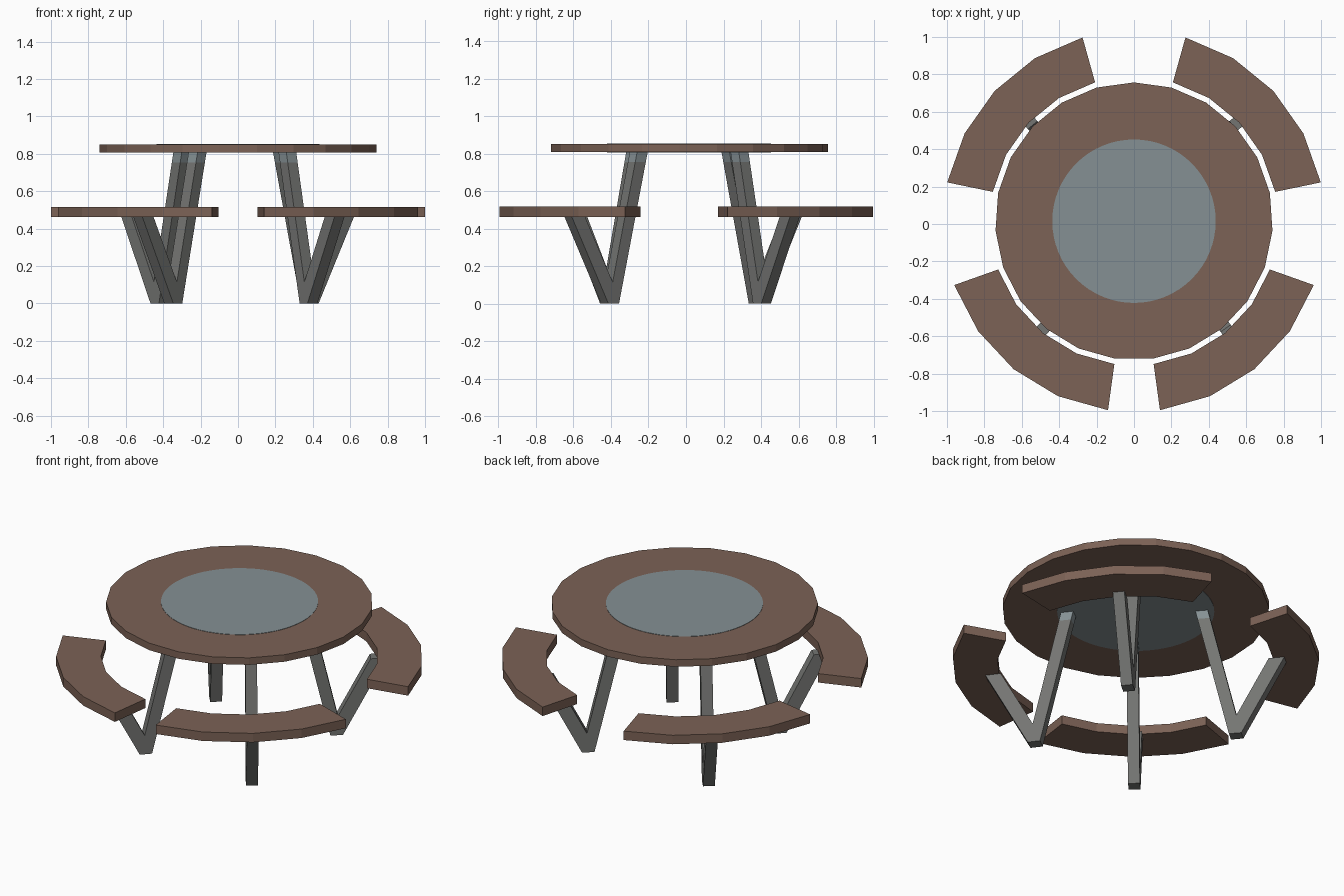
import bpy, bmesh, math
from mathutils import Matrix, Vector

cube = bpy.data.objects.get("Cube")
if cube:
    bpy.data.objects.remove(cube, do_unlink=True)

SIDES = 23                      # facets around the table
CENTRE = Vector((0, 0.015, 0))
STEP = 2 * math.pi / SIDES


def material(name, colour):
    m = bpy.data.materials.new(name)
    m.use_nodes = True
    rgba = (*colour, 1)
    m.diffuse_color = rgba
    m.node_tree.nodes["Principled BSDF"].inputs["Base Color"].default_value = rgba
    return m


wood = material("brown_wood", (0.2, 0.122, 0.092))
steel = material("grey_steel", (0.175, 0.178, 0.17))
pale = material("pale_blue_grey", (0.235, 0.28, 0.295))


def prism(name, outline, direction, mats):
    """Extrude a closed outline along a direction into a solid."""
    bm = bmesh.new()
    face = bm.faces.new([bm.verts.new(p) for p in outline])
    ext = bmesh.ops.extrude_face_region(bm, geom=[face])
    moved = [v for v in ext["geom"] if isinstance(v, bmesh.types.BMVert)]
    bmesh.ops.translate(bm, verts=moved, vec=direction)
    bmesh.ops.recalc_face_normals(bm, faces=bm.faces)
    mesh = bpy.data.meshes.new(name)
    bm.to_mesh(mesh)
    bm.free()
    for m in mats:
        mesh.materials.append(m)
    ob = bpy.data.objects.new(name, mesh)
    bpy.context.collection.objects.link(ob)
    return ob


def ring_point(radius, angle, z):
    return CENTRE + Vector((radius * math.sin(angle), radius * math.cos(angle), z))


# Round top with a pale centre disc
prism("table_top", [ring_point(0.742, i * STEP, 0.808) for i in range(SIDES)],
      Vector((0, 0, 0.043)), [wood])
prism("centre_disc", [ring_point(0.437, i * math.tau / 64, 0.806) for i in range(64)],
      Vector((0, 0, 0.047)), [pale])

# Four curved benches, each four facets long
benches = {"rear_left": 1, "front_left": 7, "front_right": 12, "rear_right": 18}
for name, first in benches.items():
    span = [i * STEP for i in range(first, first + 5)]
    outline = [ring_point(1.02, a, 0.462) for a in span]
    outline += [ring_point(0.771, a, 0.462) for a in reversed(span)]
    prism(name + "_bench", outline, Vector((0, 0, 0.055)), [wood])

# V-shaped legs: outward distance and height
LEG = [(-0.035, 0), (0.035, 0), (0.278, 0.463), (0.19, 0.463),
       (0.007, 0.115), (-0.155, 0.808), (-0.225, 0.808)]
WIDTH = 0.066


def leg(name, x, y, degrees):
    outline = [Vector((-WIDTH / 2, u, z)) for u, z in LEG]
    ob = prism(name, outline, Vector((WIDTH, 0, 0)), [steel, pale])
    # Pale cap band where the leg meets the top
    bm = bmesh.new()
    bm.from_mesh(ob.data)
    bmesh.ops.bisect_plane(bm, geom=bm.verts[:] + bm.edges[:] + bm.faces[:],
                           plane_co=(0, 0, 0.755), plane_no=(0, 0, 1))
    for f in bm.faces:
        f.material_index = int(f.calc_center_median().z > 0.755)
    bm.to_mesh(ob.data)
    bm.free()
    ob.matrix_world = (Matrix.Translation((x, y, 0))
                       @ Matrix.Rotation(-math.radians(degrees), 4, "Z"))


leg("rear_left_leg", 0.383, 0.405, 51)
leg("front_left_leg", 0.377, -0.405, 180 - 36.5)
leg("front_right_leg", -0.346, -0.41, 180 + 43)
leg("rear_right_leg", -0.42, 0.383, -40)
